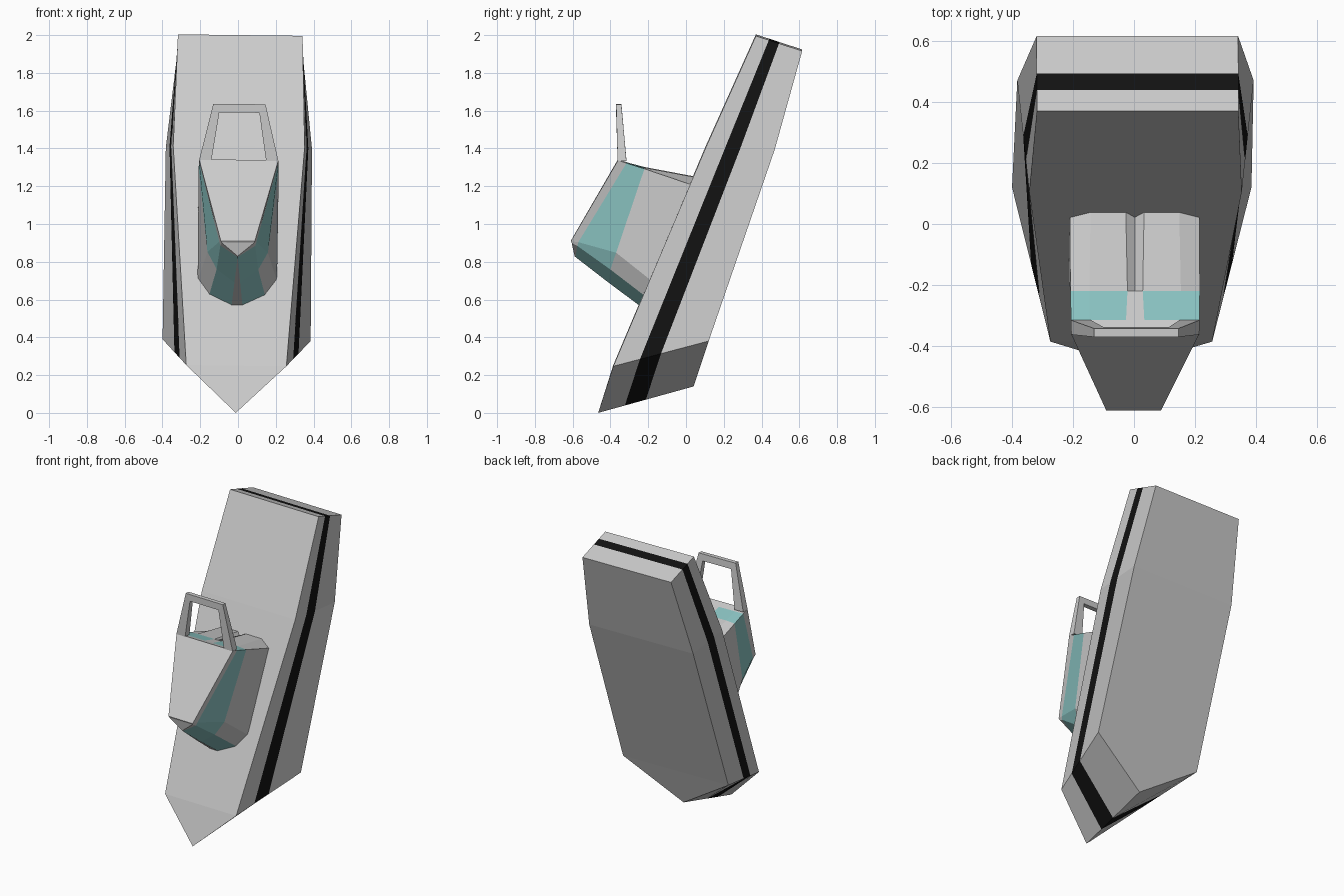
import bpy, bmesh
from mathutils import Matrix, Vector

if "Cube" in bpy.data.objects:
    bpy.data.objects.remove(bpy.data.objects["Cube"])

# whole model leans very slightly sideways
TILT = Matrix.Translation((0, 0, 1)) @ Matrix.Rotation(0.012, 4, 'Y') @ Matrix.Translation((0, 0, -1))


def material(name, rgb):
    m = bpy.data.materials.new(name)
    m.diffuse_color = (*rgb, 1)
    m.use_nodes = True
    m.node_tree.nodes["Principled BSDF"].inputs["Base Color"].default_value = m.diffuse_color
    return m


BLACK = material("black_stripe", (0.006, 0.006, 0.006))
TEAL = material("teal_glass", (0.26, 0.56, 0.55))


def loft(name, rings, mat=None, coloured=lambda k, i: False, caps=True):
    """Loft half outlines, mirrored over x = 0; segment -1 / n-1 are the closing strips."""
    bm = bmesh.new()
    n = len(rings[0])
    half = [[bm.verts.new(p) for p in r] for r in rings]
    mirr = [[bm.verts.new((-p[0], p[1], p[2])) for p in r] for r in rings]

    def face(vs, col=False):
        bm.faces.new(vs).material_index = int(col)

    for k in range(len(rings) - 1):
        for side in (half, mirr):
            for i in range(n - 1):
                face([side[k][i], side[k][i + 1], side[k + 1][i + 1], side[k + 1][i]], coloured(k, i))
        for i, seg in ((0, -1), (n - 1, n - 1)):
            face([half[k][i], mirr[k][i], mirr[k + 1][i], half[k + 1][i]], coloured(k, seg))
    if caps:
        for k in (0, len(rings) - 1):
            for i in range(n - 1):
                face([half[k][i], half[k][i + 1], mirr[k][i + 1], mirr[k][i]])
    bmesh.ops.remove_doubles(bm, verts=bm.verts, dist=0.0005)
    bmesh.ops.recalc_face_normals(bm, faces=bm.faces)
    bm.transform(TILT)
    me = bpy.data.meshes.new(name)
    bm.to_mesh(me)
    bm.free()
    me.materials.append(None)
    if mat:
        me.materials.append(mat)
    ob = bpy.data.objects.new(name, me)
    bpy.context.collection.objects.link(ob)
    return ob


# hull: deck and back outlines (tip, corner, middle, top) with a stripe between
deck = [(0, -.465, 0), (.265, -.385, .25), (.348, .105, 1.41), (.33, .37, 2.0)]
back = [(0, .04, .14), (.392, .12, .385), (.387, .47, 1.4), (.33, .615, 1.92)]
rings = [[Vector(a).lerp(Vector(b), t) for a, b in zip(deck, back)] for t in (0, .28, .5, 1)]
loft("hull", rings, BLACK, lambda k, i: k == 1)

# cabin: rings from the front panel to the deck; top centre round to bottom centre
front = [(0, -.36, 1.34), (.03, -.36, 1.34), (.15, -.36, 1.34), (.21, -.36, 1.34),
         (.09, -.61, .91), (.085, -.605, .90), (0, -.59, .83)]
frame = [(0, -.315, 1.325), (.03, -.315, 1.325), (.15, -.315, 1.325), (.21, -.315, 1.325),
         (.098, -.57, .905), (.092, -.575, .885), (0, -.585, .825)]
pillar = [(0, -.22, 1.30), (.025, -.22, 1.30), (.15, -.22, 1.30), (.212, -.22, 1.295),
          (.16, -.37, .85), (.11, -.40, .76), (.015, -.41, .69)]
base = [(0, .03, 1.21), (.03, .045, 1.25), (.145, .045, 1.25), (.212, .03, 1.21),
        (.21, -.18, .70), (.15, -.21, .615), (.03, -.235, .56)]
loft("cabin", [front, frame, pillar, base], TEAL,
     lambda k, i: (k == 1 and 1 <= i <= 5) or (k == 2 and i == 5))

# hoop above the cabin: loop around a four-point section
top_out, top_in = (.138, 1.635), (.106, 1.59)
low_out, low_in = (.21, 1.335), (.145, 1.335)
depth = {1.635: (-.37, -.342), 1.59: (-.37, -.338), 1.335: (-.362, -.315)}


def section(outer, inner):
    pts = [(outer, 0), (outer, 1), (inner, 1), (inner, 0), (outer, 0)]
    return [(x, depth[z][s], z) for (x, z), s in pts]


bm_rings = [section(low_out, low_in), section(top_out, top_in)]
bm = bmesh.new()
path = bm_rings + [[(-x, y, z) for x, y, z in r] for r in reversed(bm_rings)]
loops = [[bm.verts.new(p) for p in r[:4]] for r in path]
for a, b in zip(loops, loops[1:]):
    for i in range(4):
        j = (i + 1) % 4
        bm.faces.new([a[i], a[j], b[j], b[i]])
bm.faces.new(loops[0])
bm.faces.new(loops[-1])
bmesh.ops.recalc_face_normals(bm, faces=bm.faces)
bm.transform(TILT)
me = bpy.data.meshes.new("cabin_hoop")
bm.to_mesh(me)
bm.free()
bpy.context.collection.objects.link(bpy.data.objects.new("cabin_hoop", me))
